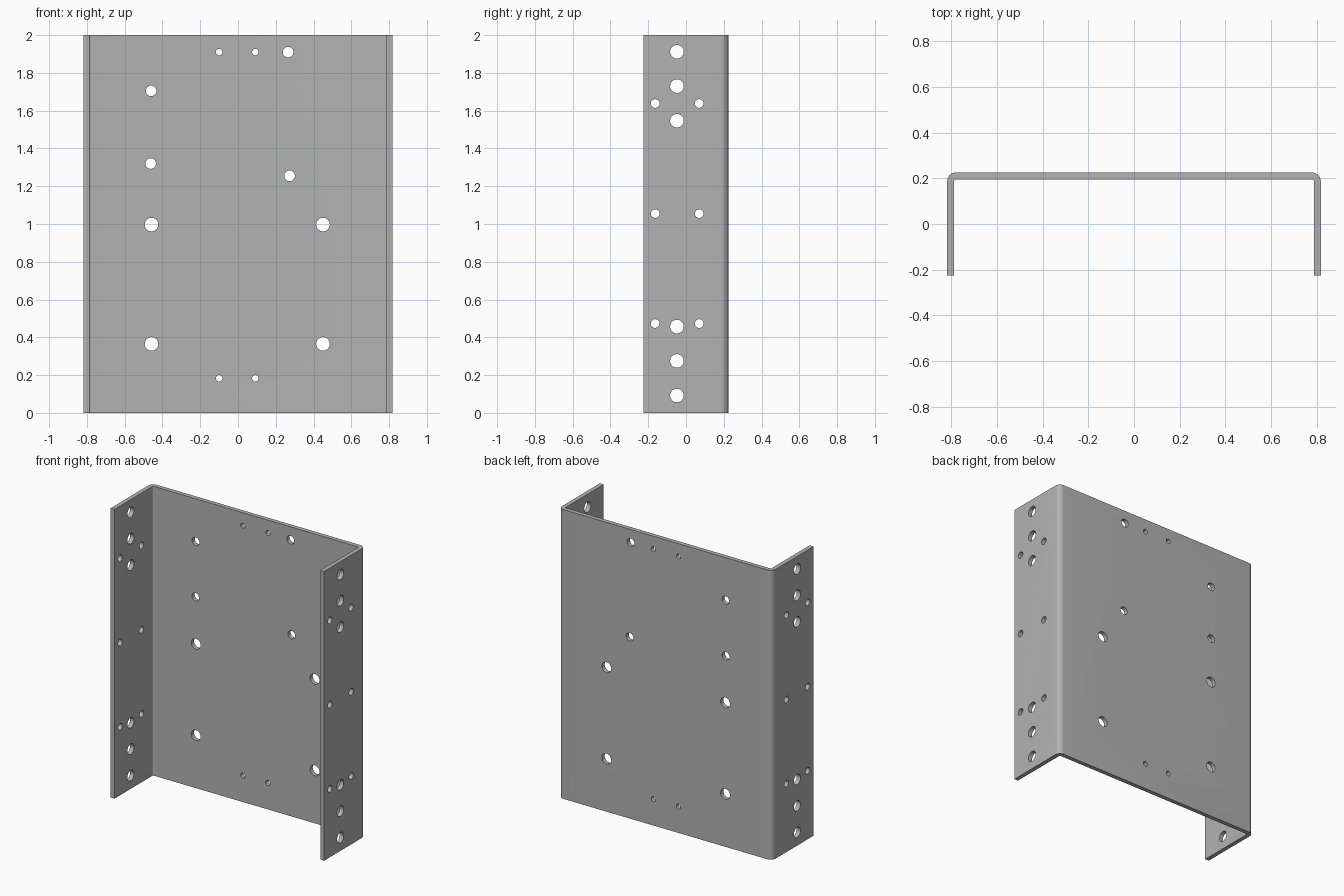
import bpy, bmesh
from math import sin, cos, pi
from mathutils import Matrix, Vector

cube = bpy.data.objects.get("Cube")
if cube:
    bpy.data.objects.remove(cube, do_unlink=True)

HALF_W, HALF_D, HEIGHT, THICK = 0.817, 0.225, 2.0, 0.03
OUTER_R, INNER_R = 0.038, 0.008

steel = bpy.data.materials.new("grey steel")
steel.use_nodes = True
grey = (0.45, 0.45, 0.45, 1)
steel.diffuse_color = grey
steel.node_tree.nodes["Principled BSDF"].inputs["Base Color"].default_value = grey


def make_object(name, bm):
    mesh = bpy.data.meshes.new(name)
    bmesh.ops.recalc_face_normals(bm, faces=bm.faces)
    bm.to_mesh(mesh)
    bm.free()
    obj = bpy.data.objects.new(name, mesh)
    bpy.context.collection.objects.link(obj)
    return obj


def bend(x, y, radius, steps=8):
    """Quarter arc from the flange side round to the back, with its outer corner at x, y."""
    return [(x - radius + radius * cos(i * pi / 2 / steps),
             y - radius + radius * sin(i * pi / 2 / steps)) for i in range(steps + 1)]


# Bent channel: half profile mirrored, then extruded upward
outer = [(HALF_W, -HALF_D)] + bend(HALF_W, HALF_D, OUTER_R)
inner = [(HALF_W - THICK, -HALF_D)] + bend(HALF_W - THICK, HALF_D - THICK, INNER_R)
profile = (outer + [(-x, y) for x, y in reversed(outer)]
           + [(-x, y) for x, y in inner] + inner[::-1])
bm = bmesh.new()
face = bm.faces.new([bm.verts.new((x, y, 0)) for x, y in profile])
top = bmesh.ops.extrude_face_region(bm, geom=[face])["geom"]
bmesh.ops.translate(bm, vec=(0, 0, HEIGHT),
                    verts=[v for v in top if isinstance(v, bmesh.types.BMVert)])
channel = make_object("channel_bracket", bm)
channel.data.materials.append(steel)

# Hole cutters
bm = bmesh.new()


def drill(centre, axis, radius, length):
    turn = Vector((0, 0, 1)).rotation_difference(Vector(axis)).to_matrix().to_4x4()
    bmesh.ops.create_cone(bm, cap_ends=True, segments=32, radius1=radius, radius2=radius,
                          depth=length, matrix=Matrix.Translation(centre) @ turn)


# Back plate holes: x, z, radius
back_holes = [(0.265, 1.91, 0.028), (-0.46, 1.705, 0.028),
              (-0.462, 1.32, 0.028), (0.273, 1.255, 0.028)]
back_holes += [(x, z, 0.017) for x in (-0.1, 0.092) for z in (0.183, 1.91)]
back_holes += [(x, z, 0.036) for x in (-0.458, 0.45) for z in (0.365, 0.997)]
for x, z, r in back_holes:
    drill((x, HALF_D, z), (0, 1, 0), r, 0.2)

# Flange holes, straight through both sides
for z in (0.092, 0.275, 0.457, 1.547, 1.73, 1.912):
    drill((0, -0.048, z), (1, 0, 0), 0.036, 2)
for z in (0.473, 1.055, 1.638):
    for y in (-0.163, 0.07):
        drill((0, y, z), (1, 0, 0), 0.023, 2)

cutter = make_object("hole_cutter", bm)
cutter.data.materials.append(steel)

# Cut the holes and drop the cutter
bpy.context.view_layer.objects.active = channel
channel.select_set(True)
cut = channel.modifiers.new("holes", 'BOOLEAN')
cut.operation = 'DIFFERENCE'
cut.solver = 'EXACT'
cut.object = cutter
bpy.ops.object.modifier_apply(modifier=cut.name)
bpy.data.objects.remove(cutter, do_unlink=True)
bpy.ops.object.shade_smooth_by_angle(angle=pi / 6)
